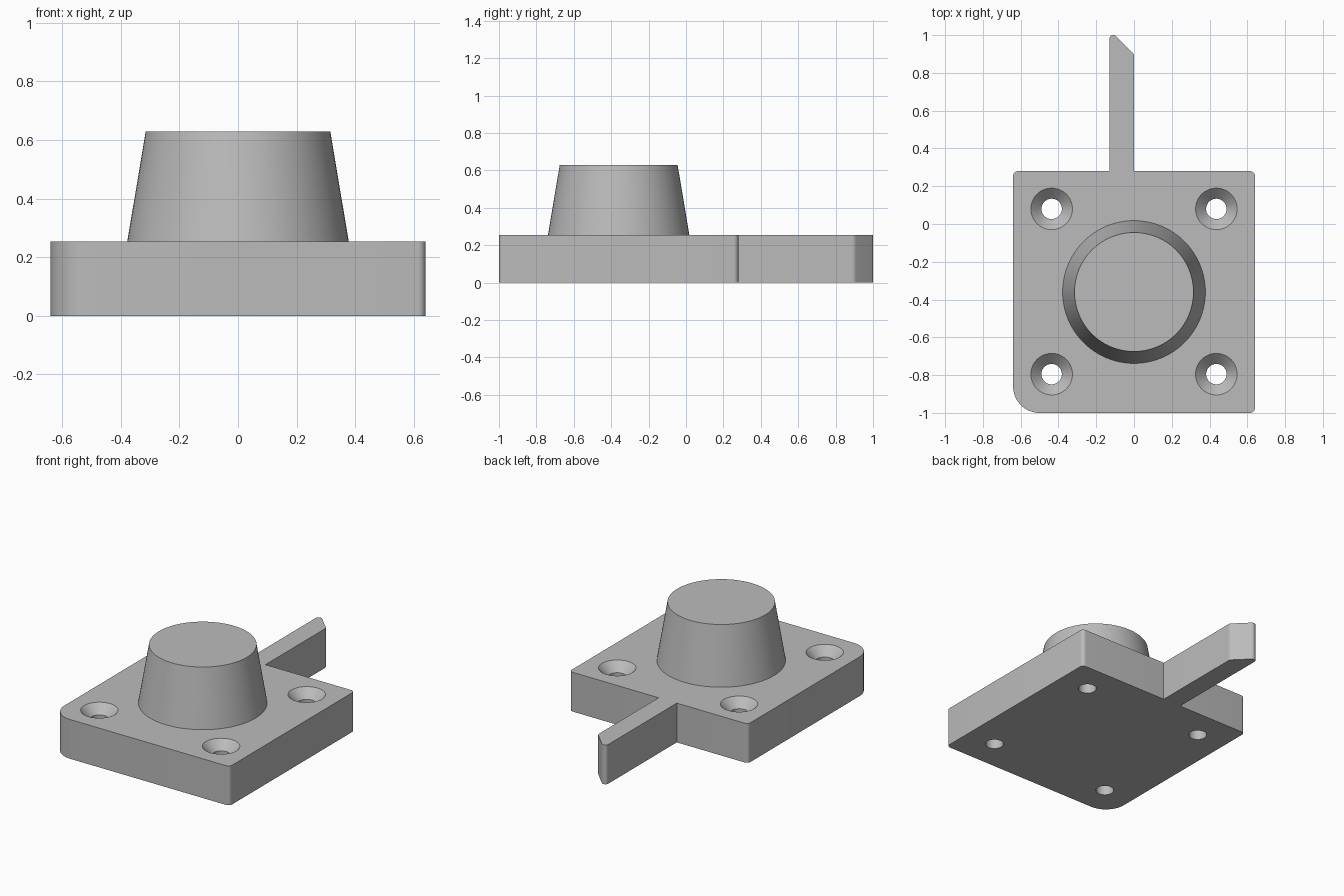
import bpy, bmesh, math
from mathutils import Vector

if "Cube" in bpy.data.objects:
    bpy.data.objects.remove(bpy.data.objects["Cube"])

PLATE_H = 0.254
BOSS_TOP = 0.63

grey = bpy.data.materials.new("plain_grey")
grey.diffuse_color = (0.5, 0.5, 0.5, 1)
grey.use_nodes = True
grey.node_tree.nodes["Principled BSDF"].inputs["Base Color"].default_value = grey.diffuse_color


def finish(bm, name):
    bmesh.ops.recalc_face_normals(bm, faces=bm.faces)
    mesh = bpy.data.meshes.new(name)
    bm.to_mesh(mesh)
    bm.free()
    mesh.materials.append(grey)
    obj = bpy.data.objects.new(name, mesh)
    bpy.context.collection.objects.link(obj)
    return obj


def rounded(corners, steps=8):
    """Outline with each (x, y, radius) corner replaced by an arc."""
    pts = []
    for i, (x, y, r) in enumerate(corners):
        p = Vector((x, y))
        if r == 0:
            pts.append(p)
            continue
        a = (Vector(corners[i - 1][:2]) - p).normalized()
        b = (Vector(corners[(i + 1) % len(corners)][:2]) - p).normalized()
        half = a.angle(b) / 2
        centre = p + (a + b).normalized() * (r / math.sin(half))
        start = p + a * (r / math.tan(half)) - centre
        end = p + b * (r / math.tan(half)) - centre
        sweep = math.atan2(start.cross(end), start.dot(end))
        n = steps * 2 if r > 0.1 else steps
        for k in range(n + 1):
            t = sweep * k / n
            c, s = math.cos(t), math.sin(t)
            pts.append(centre + Vector((start.x * c - start.y * s,
                                        start.x * s + start.y * c)))
    return pts


def lathe(bm, profile, x, y, sides, cap_bottom=True):
    """Revolve (radius, z) points about a vertical axis at x, y."""
    rings = [[bm.verts.new((x + r * math.cos(2 * math.pi * k / sides),
                            y + r * math.sin(2 * math.pi * k / sides), z))
              for k in range(sides)] for r, z in profile]
    for lo, hi in zip(rings, rings[1:]):
        for k in range(sides):
            j = (k + 1) % sides
            bm.faces.new((lo[k], lo[j], hi[j], hi[k]))
    bm.faces.new(rings[-1])
    if cap_bottom:
        bm.faces.new(rings[0][::-1])


# Base plate with its rear arm, extruded from one outline
outline = rounded([
    (-0.64, -1.0, 0.14), (0.64, -1.0, 0.025), (0.64, 0.28, 0.025),
    (0.0, 0.28, 0), (0.0, 0.90, 0.03), (-0.10, 1.0, 0.02),
    (-0.13, 1.0, 0.02), (-0.13, 0.28, 0), (-0.64, 0.28, 0.025)])
bm = bmesh.new()
face = bm.faces.new([bm.verts.new((p.x, p.y, 0)) for p in outline])
top = bmesh.ops.extrude_face_region(bm, geom=[face])
bmesh.ops.translate(bm, vec=(0, 0, PLATE_H),
                    verts=[v for v in top["geom"] if isinstance(v, bmesh.types.BMVert)])
plate = finish(bm, "base_plate_with_arm")

# Countersunk screw holes
bm = bmesh.new()
for x in (-0.436, 0.436):
    for y in (-0.795, 0.08):
        lathe(bm, [(0.054, -0.1), (0.054, PLATE_H - 0.056),
                   (0.11, PLATE_H), (0.16, PLATE_H + 0.05)], x, y, 48)
cutter = finish(bm, "screw_hole_cutter")
cutter.hide_render = True
mod = plate.modifiers.new("screw_holes", "BOOLEAN")
mod.operation = "DIFFERENCE"
mod.solver = "EXACT"
mod.object = cutter
bpy.context.view_layer.objects.active = plate
bpy.ops.object.modifier_apply(modifier=mod.name)
bpy.data.objects.remove(cutter)

# Tapered round boss
bm = bmesh.new()
lathe(bm, [(0.378, PLATE_H), (0.315, BOSS_TOP)], 0, -0.36, 96, cap_bottom=False)
boss = finish(bm, "tapered_boss")

# Smooth round walls, keep rims sharp
for obj in (plate, boss):
    bpy.ops.object.select_all(action="DESELECT")
    obj.select_set(True)
    bpy.context.view_layer.objects.active = obj
    bpy.ops.object.shade_smooth_by_angle(angle=math.radians(30))
